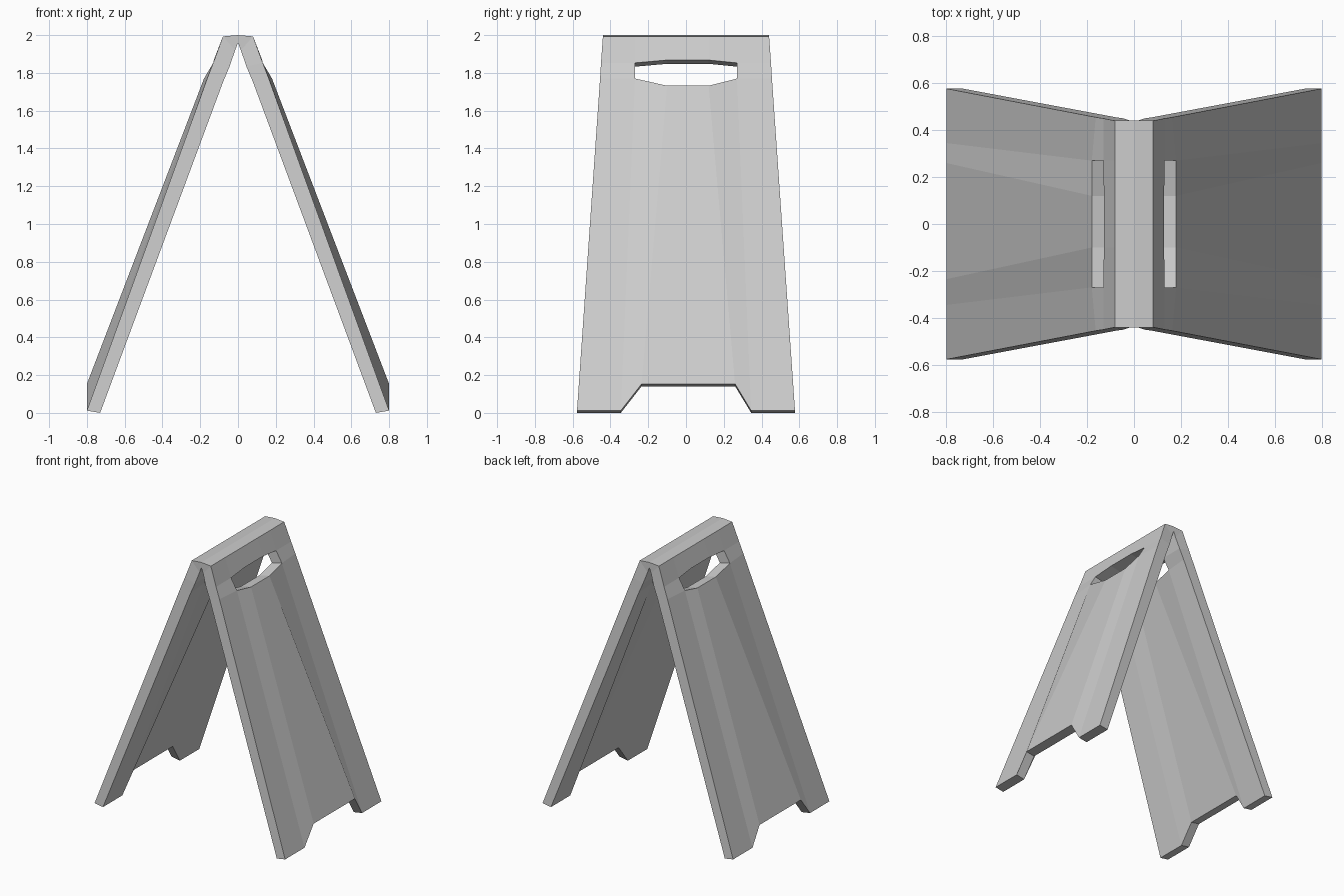
import bpy, bmesh

if "Cube" in bpy.data.objects:
    bpy.data.objects.remove(bpy.data.objects["Cube"])

grey = bpy.data.materials.new("light grey plastic")
grey.diffuse_color = (0.6, 0.6, 0.6, 1)
grey.use_nodes = True
grey.node_tree.nodes["Principled BSDF"].inputs["Base Color"].default_value = grey.diffuse_color


def row(ends, inner_y, inner_xz):
    """One row across the board: end, four inner points, end."""
    ey, ex, ez = ends
    pts = [(ex, -ey, ez)]
    pts += [(x, y, z) for y, (x, z) in zip(inner_y, inner_xz)]
    return pts + [(ex, ey, ez)]


top_y = (-0.27, -0.10, 0.12, 0.27)
foot_y = (-0.345, -0.235, 0.26, 0.345)

# Outer skin rows: ridge, shoulder, handle top, handle lip, foot
outer = [
    row((0.44, 0.0, 2.0), top_y, [(0.0, 2.0)] * 4),
    row((0.44, 0.08, 1.993), top_y, [(0.08, 1.993)] * 4),
    row((0.45, 0.131, 1.853), top_y,
        [(0.131, 1.853), (0.128, 1.868), (0.128, 1.868), (0.131, 1.853)]),
    row((0.455, 0.163, 1.77), top_y,
        [(0.18, 1.77), (0.18, 1.732), (0.18, 1.732), (0.18, 1.77)]),
    row((0.577, 0.80, 0.012), foot_y,
        [(0.80, 0.012), (0.80, 0.153), (0.80, 0.153), (0.80, 0.012)]),
]
# Shift from outer skin to inner skin for each row
shift = [(0, -0.04), (-0.065, -0.073), (-0.086, -0.020),
         (-0.084, -0.018), (-0.07, -0.012)]

bm = bmesh.new()
out_v = [[bm.verts.new(p) for p in r] for r in outer]
in_v = [[bm.verts.new((x + dx, y, z + dz)) for x, y, z in r]
        for r, (dx, dz) in zip(outer, shift)]
pair = {a: b for ro, ri in zip(out_v, in_v) for a, b in zip(ro, ri)}

# Both skins, leaving the handle opening free
skin = []
for r in range(4):
    for c in range(5):
        if r == 2 and 1 <= c <= 3:
            continue
        quad = [out_v[r][c], out_v[r + 1][c],
                out_v[r + 1][c + 1], out_v[r][c + 1]]
        skin.append(bm.faces.new(quad))
        bm.faces.new([pair[v] for v in reversed(quad)])

# Walls around the rim, feet and handle, but not along the centre plane
rim = {e for f in skin for e in f.edges if len(e.link_faces) == 1}
for e in rim:
    a, b = e.verts
    if a.co.x < 1e-5 and b.co.x < 1e-5:
        continue
    bm.faces.new((a, b, pair[b], pair[a]))

# Opposite board mirrored and joined at the ridge
geom = bm.verts[:] + bm.edges[:] + bm.faces[:]
bmesh.ops.mirror(bm, geom=geom, axis='X', merge_dist=0.0005)
bmesh.ops.remove_doubles(bm, verts=bm.verts[:], dist=0.0005)
bmesh.ops.recalc_face_normals(bm, faces=bm.faces[:])

mesh = bpy.data.meshes.new("folding_floor_sign")
bm.to_mesh(mesh)
bm.free()
mesh.materials.append(grey)
sign = bpy.data.objects.new("folding_floor_sign", mesh)
bpy.context.collection.objects.link(sign)
